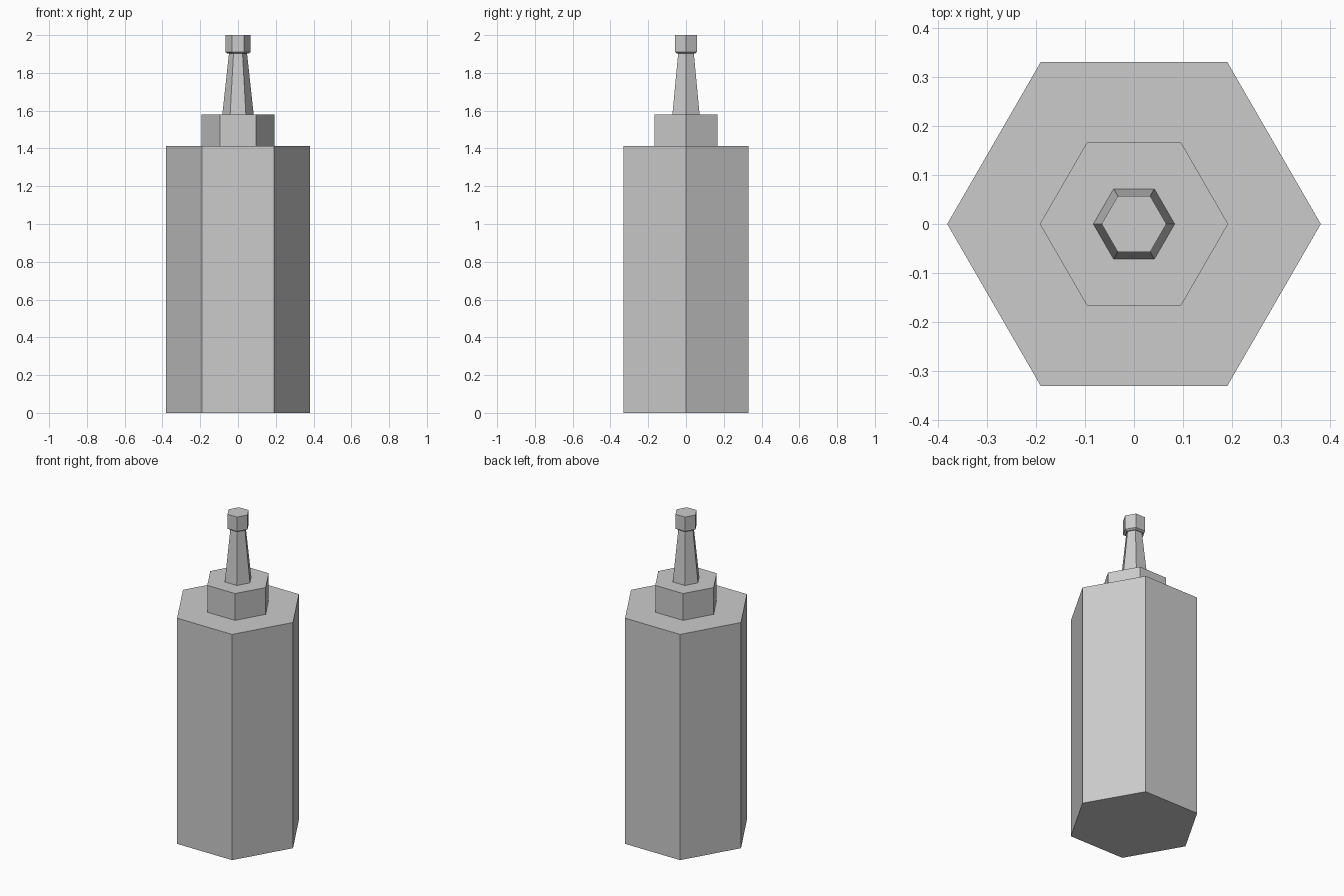
import bpy, bmesh
from math import cos, sin, pi

if "Cube" in bpy.data.objects:
    bpy.data.objects.remove(bpy.data.objects["Cube"])

SIDES = 6


def hex_part(name, profile):
    """Stack hexagonal rings given as (radius, z), closed at both ends."""
    bm = bmesh.new()
    rings = [[bm.verts.new((r * cos(2 * pi * i / SIDES), r * sin(2 * pi * i / SIDES), z))
              for i in range(SIDES)] for r, z in profile]
    for low, high in zip(rings, rings[1:]):
        for i in range(SIDES):
            j = (i + 1) % SIDES
            bm.faces.new((low[i], low[j], high[j], high[i]))
    bm.faces.new(rings[0][::-1])
    bm.faces.new(rings[-1])
    mesh = bpy.data.meshes.new(name)
    bm.to_mesh(mesh)
    bm.free()
    obj = bpy.data.objects.new(name, mesh)
    bpy.context.collection.objects.link(obj)
    return obj


# Main bottle body
hex_part("bottle_body", [(0.381, 0), (0.381, 1.412)])
# Screw collar
hex_part("collar", [(0.192, 1.412), (0.192, 1.58)])
# Tapered nozzle
hex_part("nozzle", [(0.083, 1.58), (0.048, 1.902)])
# Small tip cap with a chamfered underside
hex_part("tip_cap", [(0.054, 1.902), (0.066, 1.91), (0.066, 2.0)])
